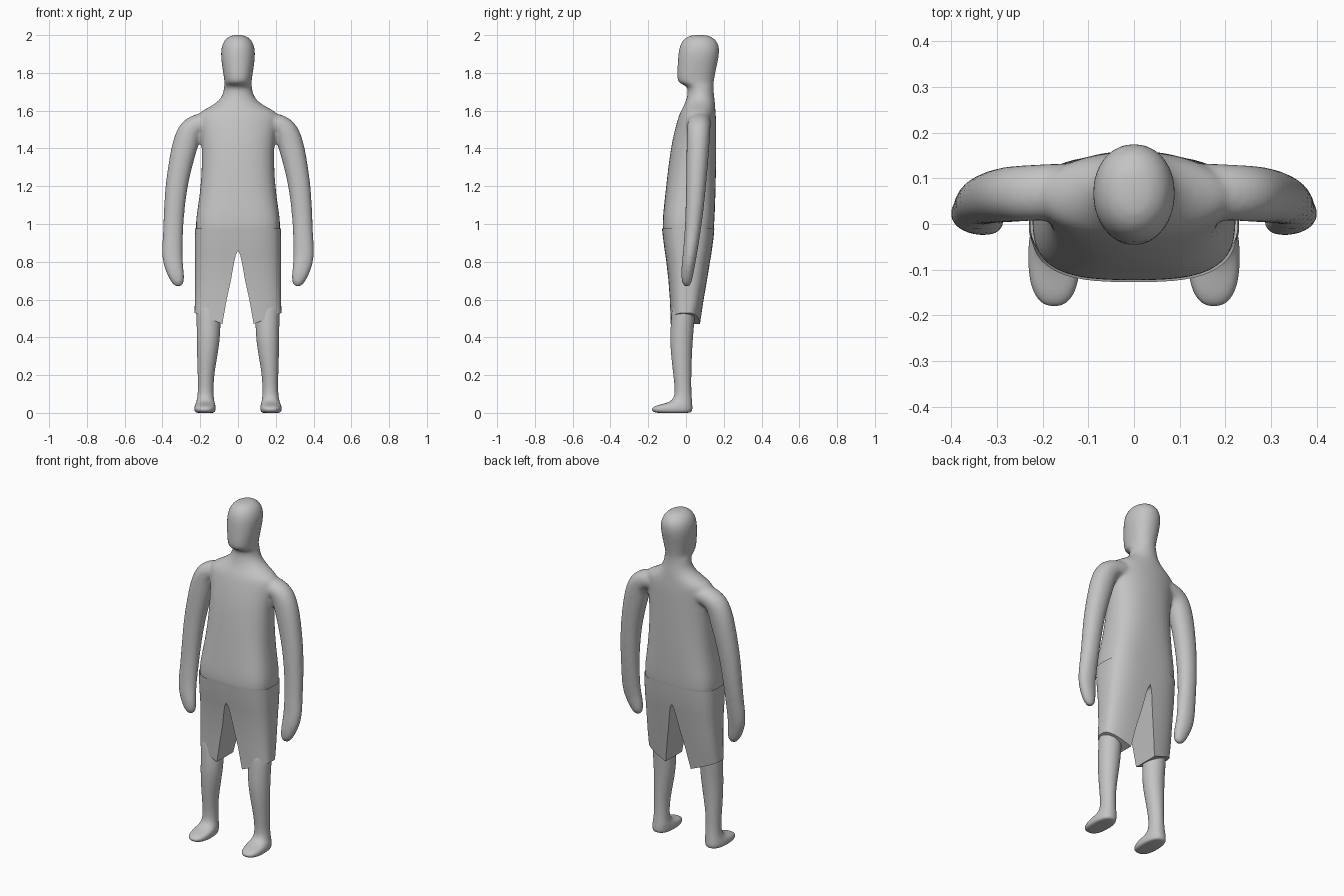
import bpy, bmesh, math
from mathutils import Vector

grey = bpy.data.materials.new("plain grey")
grey.diffuse_color = (0.55, 0.55, 0.55, 1)


def spow(v, e):
    return math.copysign(abs(v) ** e, v)


def loft(bm, rings, sides=24):
    """Skin rings given as (centre, half axis u, half axis v, roundness)."""
    rows = []
    for c, u, v, n in rings:
        row = []
        for i in range(sides):
            a = 2 * math.pi * i / sides
            row.append(bm.verts.new(c + u * spow(math.cos(a), 2 / n) + v * spow(math.sin(a), 2 / n)))
        rows.append(row)
    for r, s in zip(rows, rows[1:]):
        for i in range(sides):
            j = (i + 1) % sides
            bm.faces.new((r[i], r[j], s[j], s[i]))
    bm.faces.new(rows[0])
    bm.faces.new(rows[-1])


def level(cx, table):
    """Horizontal rings from rows of (z, half width, front y, back y, roundness, x shift)."""
    return [(Vector((cx + dx, (f + b) / 2, z)), Vector((w, 0, 0)), Vector((0, (b - f) / 2, 0)), n)
            for z, w, f, b, n, dx in table]


def finish(name, bm, angle=180):
    bmesh.ops.recalc_face_normals(bm, faces=bm.faces)
    me = bpy.data.meshes.new(name)
    bm.to_mesh(me)
    bm.free()
    me.materials.append(grey)
    for p in me.polygons:
        p.use_smooth = True
    if angle < 180:
        me.set_sharp_from_angle(angle=math.radians(angle))
    ob = bpy.data.objects.new(name, me)
    bpy.context.collection.objects.link(ob)
    return ob


def fuse(ob, voxel, steps):
    """Melt overlapping lofts into one soft skin."""
    ob.modifiers.new("round", 'SUBSURF').levels = 2
    ob.modifiers["round"].render_levels = 2
    m = ob.modifiers.new("fuse", 'REMESH')
    m.mode = 'VOXEL'
    m.voxel_size = voxel
    m.use_smooth_shade = True
    s = ob.modifiers.new("soften", 'SMOOTH')
    s.factor = 0.5
    s.iterations = steps


# Torso, neck and head
bm = bmesh.new()
loft(bm, level(0, [
    (0.93, 0.222, -0.118, 0.142, 3.0, 0),
    (0.97, 0.225, -0.125, 0.148, 3.0, 0),
    (1.03, 0.223, -0.124, 0.152, 3.0, 0),
    (1.10, 0.212, -0.117, 0.155, 2.8, 0),
    (1.20, 0.199, -0.106, 0.158, 2.6, 0),
    (1.30, 0.193, -0.095, 0.160, 2.4, 0),
    (1.42, 0.192, -0.078, 0.161, 2.3, 0),
    (1.50, 0.205, -0.060, 0.161, 2.1, 0),
    (1.56, 0.220, -0.043, 0.160, 2.0, 0),
    (1.595, 0.205, -0.030, 0.157, 2.0, 0),
    (1.625, 0.140, -0.012, 0.155, 2.0, 0),
    (1.66, 0.092, 0.002, 0.152, 2.0, 0),
    (1.70, 0.077, 0.011, 0.147, 2.0, 0),
    (1.733, 0.074, 0.006, 0.146, 2.0, 0),
    (1.742, 0.072, -0.038, 0.147, 2.1, 0),
    (1.77, 0.074, -0.049, 0.150, 2.2, 0),
    (1.83, 0.084, -0.046, 0.162, 2.2, 0),
    (1.90, 0.093, -0.042, 0.178, 2.1, 0),
    (1.95, 0.086, -0.033, 0.176, 2.1, 0),
    (1.985, 0.064, -0.008, 0.150, 2.0, 0),
    (2.002, 0.028, 0.030, 0.110, 2.0, 0)]))

# Arms and mitten hands: x, y, z, half width, half depth
arm = [(0.10, 0.075, 1.545, 0.050, 0.062), (0.19, 0.070, 1.537, 0.056, 0.062),
       (0.250, 0.067, 1.510, 0.066, 0.062), (0.278, 0.064, 1.43, 0.070, 0.061),
       (0.302, 0.060, 1.33, 0.064, 0.058), (0.327, 0.053, 1.20, 0.059, 0.053),
       (0.340, 0.044, 1.05, 0.054, 0.047), (0.345, 0.032, 0.93, 0.053, 0.041),
       (0.350, 0.018, 0.82, 0.056, 0.037), (0.335, 0.008, 0.755, 0.048, 0.034),
       (0.318, 0.004, 0.70, 0.038, 0.029), (0.307, 0.003, 0.668, 0.018, 0.015)]
for side in (-1, 1):
    pts = [Vector((side * p[0], p[1], p[2])) for p in arm]
    rings = []
    for i, p in enumerate(arm):
        t = pts[min(i + 1, len(arm) - 1)] - pts[max(i - 1, 0)]
        u = Vector((-t.z, 0, t.x)).normalized()
        v = t.cross(u).normalized()
        rings.append((pts[i], u * p[3], v * p[4], 2.1))
    loft(bm, rings)
fuse(finish("body_and_arms", bm), 0.0095, 6)

# Lower legs and feet
for side, label in ((-1, "right"), (1, "left")):
    bm = bmesh.new()
    loft(bm, level(side * 0.17, [
        (0.62, 0.066, -0.072, 0.055, 2, side * -0.015),
        (0.50, 0.064, -0.078, 0.046, 2, side * -0.014),
        (0.40, 0.062, -0.086, 0.037, 2, side * -0.014),
        (0.30, 0.054, -0.079, 0.031, 2, side * -0.007),
        (0.20, 0.043, -0.067, 0.028, 2, 0),
        (0.12, 0.041, -0.058, 0.028, 2, side * 0.001),
        (0.075, 0.044, -0.064, 0.031, 2.1, side * 0.002),
        (0.052, 0.050, -0.098, 0.033, 2.3, side * 0.003),
        (0.040, 0.055, -0.160, 0.034, 2.4, side * 0.004),
        (0.024, 0.058, -0.184, 0.035, 2.4, side * 0.005),
        (0.008, 0.055, -0.179, 0.032, 2.4, side * 0.005),
        (0.000, 0.047, -0.160, 0.022, 2.4, side * 0.004),
        (-0.001, 0.020, -0.110, -0.03, 2.2, side * 0.004)]))
    ob = finish(label + "_leg_and_foot", bm)
    ob.modifiers.new("round", 'SUBSURF').levels = 2
    ob.modifiers["round"].render_levels = 2

# Shorts: half section clipped at the inner leg, then mirrored
# rows: z, inner x, half width, front y, back y
shorts = [(0.975, 0, 0.227, -0.127, 0.150), (0.93, 0, 0.228, -0.122, 0.146),
          (0.86, 0, 0.228, -0.113, 0.137), (0.835, 0.012, 0.228, -0.109, 0.133),
          (0.80, 0.020, 0.227, -0.104, 0.127), (0.70, 0.038, 0.227, -0.093, 0.111),
          (0.60, 0.060, 0.228, -0.086, 0.094), (0.50, 0.083, 0.230, -0.082, 0.075)]
bm = bmesh.new()
N, K = 3.0, 28
rows = []
for k, (z, inner, w, f, b) in enumerate(shorts):
    end = math.acos((inner / w) ** (N / 2))
    row = []
    for i in range(K + 1):
        a = -end + 2 * end * i / K
        x = w * spow(max(math.cos(a), 0), 2 / N)
        if i in (0, K):
            x = inner
        y = (f + b) / 2 + (b - f) / 2 * spow(math.sin(a), 2 / N)
        hem = (x - 0.156) * 0.4 if k == len(shorts) - 1 else 0
        row.append(bm.verts.new((x, y, z + hem)))
    rows.append(row)
for k, (r, s) in enumerate(zip(rows, rows[1:])):
    for i in range(K):
        bm.faces.new((r[i], r[i + 1], s[i + 1], s[i]))
    if shorts[k + 1][1] > 0:
        bm.faces.new((r[K], r[0], s[0], s[K]))
bm.faces.new(rows[-1])
ob = finish("shorts", bm, 40)
m = ob.modifiers.new("mirror", 'MIRROR')
m.use_axis = (True, False, False)
m.merge_threshold = 0.0005
